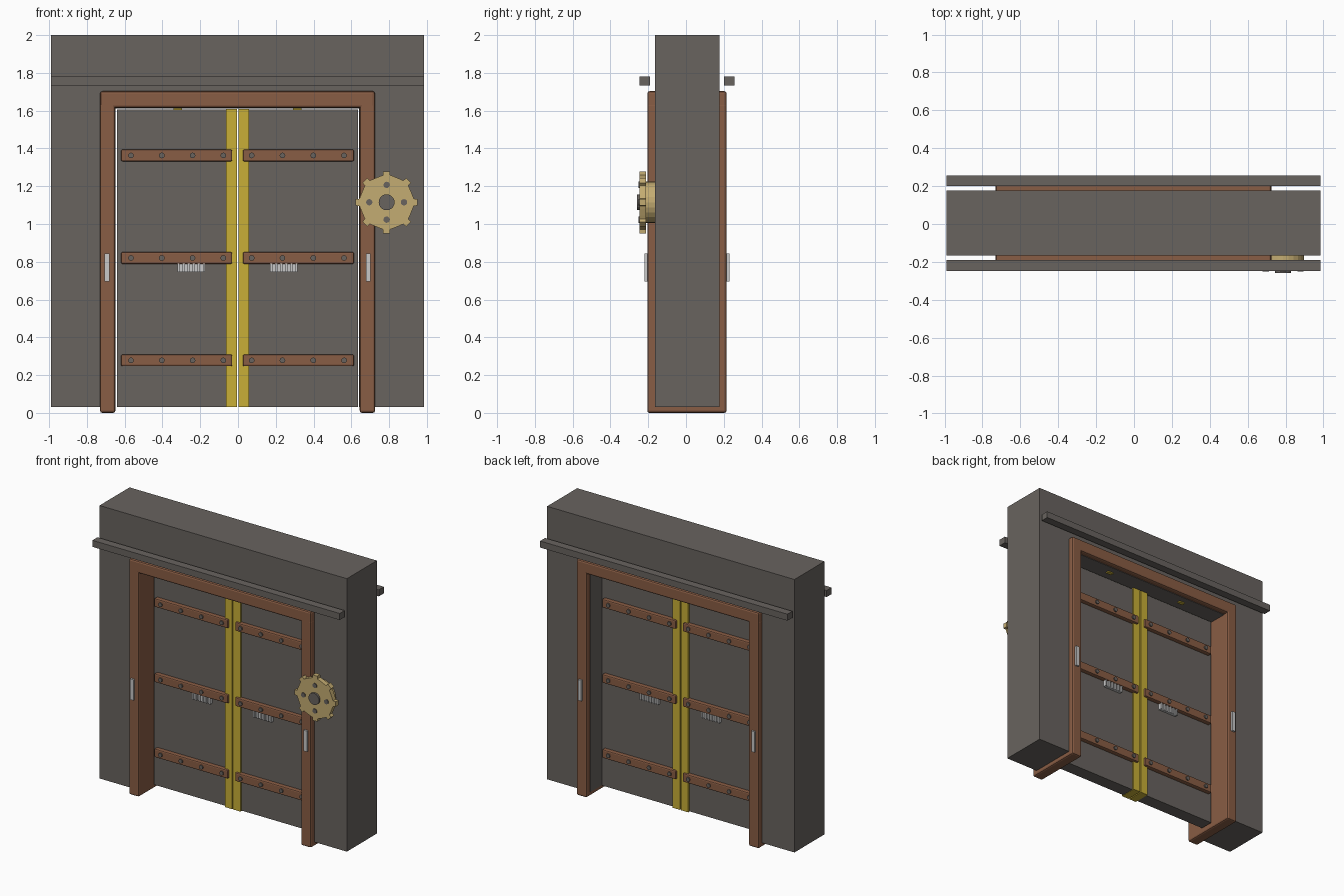
import bpy, bmesh, math
from mathutils import Matrix

if "Cube" in bpy.data.objects:
    bpy.data.objects.remove(bpy.data.objects["Cube"])

def mat(name, c):
    m = bpy.data.materials.new(name)
    m.diffuse_color = (*c, 1)
    m.use_nodes = True
    m.node_tree.nodes["Principled BSDF"].inputs["Base Color"].default_value = m.diffuse_color
    return m

STONE = mat("dark_stone", (0.138, 0.125, 0.114))
WOOD = mat("brown_wood", (0.25, 0.109, 0.058))
YELLOW = mat("yellow_paint", (0.578, 0.429, 0.038))
BRASS = mat("pale_brass", (0.552, 0.413, 0.168))
STEEL = mat("light_steel", (0.578, 0.578, 0.578))
MX, MY = -0.0025, 0.005   # mirror planes of the gate

def finish(name, bm, m):
    me = bpy.data.meshes.new(name)
    bm.to_mesh(me)
    bm.free()
    me.materials.append(m)
    ob = bpy.data.objects.new(name, me)
    bpy.context.collection.objects.link(ob)
    return ob

def box(name, x, y, z, m, bevel=0):
    bm = bmesh.new()
    bmesh.ops.create_cube(bm, size=1)
    for v in bm.verts:
        v.co = [(a[0] + a[1]) / 2 + c * (a[1] - a[0]) for a, c in zip((x, y, z), v.co)]
    if bevel:
        bmesh.ops.bevel(bm, geom=bm.edges[:], offset=bevel, segments=2, profile=0.5, affect='EDGES')
    return finish(name, bm, m)

def prism(name, pts, y0, y1, m):
    """Extrude an (x, z) outline from y0 to y1."""
    bm = bmesh.new()
    f = bm.faces.new([bm.verts.new((x, y0, z)) for x, z in pts])
    r = bmesh.ops.extrude_face_region(bm, geom=[f])
    for v in r["geom"]:
        if isinstance(v, bmesh.types.BMVert):
            v.co.y = y1
    bmesh.ops.recalc_face_normals(bm, faces=bm.faces[:])
    return finish(name, bm, m)

def disc(name, x, z, r, y0, y1, m, n=16):
    pts = [(x + r * math.cos(2 * math.pi * i / n), z + r * math.sin(2 * math.pi * i / n)) for i in range(n)]
    return prism(name, pts, y0, y1, m)

def mx(a, s):
    """Mirror an x range to side s."""
    return tuple(sorted(MX + s * v for v in a))

def my(a, s):
    return tuple(sorted(MY + s * v for v in a))

# Wall with doorway
prism("stone_wall", [(-0.99, 0.03), (-0.66, 0.03), (-0.66, 1.612), (0.64, 1.612), (0.64, 0.03),
                     (0.985, 0.03), (0.985, 2.0), (-0.99, 2.0)], -0.165, 0.177, STONE)

# Wooden frame passing through the wall
for s, side in ((-1, "left"), (1, "right")):
    box(f"{side}_jamb", mx((0.647, 0.728), s), (-0.205, 0.215), (0, 1.64), WOOD, 0.012)
box("frame_header", (-0.73, 0.725), (-0.205, 0.215), (1.615, 1.703), WOOD, 0.012)

for t, face in ((-1, "front"), (1, "back")):
    # Floating ledge beam
    box(f"{face}_ledge", (-0.99, 0.985), my((0.195, 0.252), t), (1.733, 1.78), STONE)

for s, side in ((-1, "left"), (1, "right")):
    # Door leaf with painted meeting edge
    box(f"{side}_door_leaf", mx((0.006, 0.637), s), my((-0.048, 0.048), 1), (0.032, 1.606), STONE)
    box(f"{side}_yellow_edge", mx((0.004, 0.062), s), my((-0.062, 0.062), 1), (0.03, 1.61), YELLOW)
    for t, face in ((-1, "front"), (1, "back")):
        tag = f"{side}_{face}"
        # Cross bands and bolts
        for k, z in enumerate((0.278, 0.82, 1.363)):
            box(f"{tag}_band_{k}", mx((0.028, 0.617), s), my((0.04, 0.078), t), (z - 0.031, z + 0.031), WOOD, 0.008)
            for i in range(4):
                disc(f"{tag}_bolt_{k}_{i}", MX + s * (0.075 + 0.163 * i), z, 0.015,
                     MY + t * 0.07, MY + t * 0.086, STONE, 12)
        # Ribbed pull handle
        box(f"{tag}_handle", mx((0.172, 0.318), s), my((0.04, 0.066), t), (0.745, 0.795), STEEL)
        for i in range(6):
            x = 0.172 + i * 0.0268
            box(f"{tag}_handle_rib_{i}", mx((x, x + 0.012), s), my((0.06, 0.074), t), (0.745, 0.795), STEEL)
        # Reader plate on jamb
        box(f"{tag}_jamb_plate", mx((0.679, 0.705), s), my((0.2, 0.224), t), (0.695, 0.845), STEEL)
        # Lintel marker
        box(f"{tag}_lintel_marker", mx((0.295, 0.338), s), my((0.1, 0.125), t), (1.604, 1.613), YELLOW)

# Toothed wheel on the front right
CX, CZ = 0.787, 1.115
pts = []
for i in range(8):
    a = i * math.pi / 4
    for r, d in ((0.142, -0.26), (0.145, -0.13), (0.165, -0.11), (0.165, 0.11), (0.145, 0.13), (0.142, 0.26)):
        pts.append((CX + r * math.cos(a + d), CZ + r * math.sin(a + d)))
prism("wheel_gear", pts, -0.246, -0.212, BRASS)
disc("wheel_back", CX, CZ, 0.11, -0.214, -0.16, BRASS, 24)
disc("wheel_hub", CX, CZ, 0.042, -0.26, -0.2, STONE, 20)
for i in range(4):
    a = i * math.pi / 2
    disc(f"wheel_bolt_{i}", CX + 0.092 * math.cos(a), CZ + 0.092 * math.sin(a), 0.017, -0.251, -0.24, STONE, 12)
